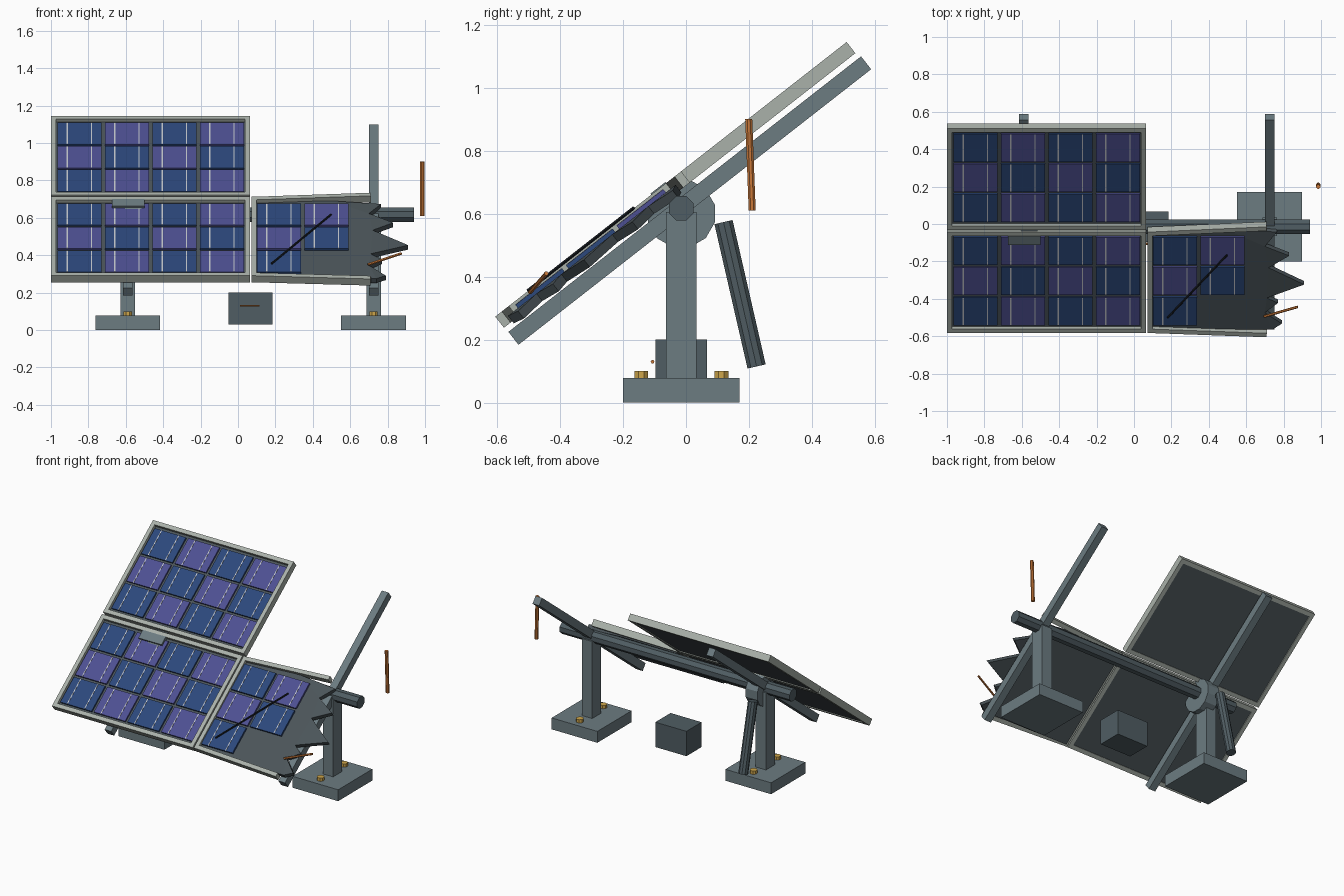
import bpy, bmesh, math
from mathutils import Matrix, Vector

if "Cube" in bpy.data.objects:
    bpy.data.objects.remove(bpy.data.objects["Cube"])

# Tilted array frame: local x across, y up the slope, z along the panel normal
TILT = Matrix.Translation((0, -0.015, 0.619)) @ Matrix.Rotation(math.radians(38), 4, 'X')
ID = Matrix.Identity(4)


def mat(name, r, g, b):
    m = bpy.data.materials.new(name)
    m.diffuse_color = (r, g, b, 1)
    m.use_nodes = True
    m.node_tree.nodes["Principled BSDF"].inputs["Base Color"].default_value = m.diffuse_color
    return m


STEEL = mat("steel", .15, .20, .22)
DARK = mat("dark_steel", .08, .11, .125)
ALU = mat("aluminium", .40, .44, .40)
BACK = mat("backing", .07, .09, .10)
BLUE = mat("cell_blue", .025, .065, .20)
VIOLET = mat("cell_violet", .075, .08, .29)
SILVER = mat("busbar", .55, .57, .60)
COPPER = mat("copper", .60, .19, .04)
BRASS = mat("brass", .62, .38, .07)
CRACK = mat("crack", .01, .013, .018)


def finish(name, bm, m, M=ID):
    bmesh.ops.recalc_face_normals(bm, faces=bm.faces[:])
    me = bpy.data.meshes.new(name)
    bm.to_mesh(me)
    bm.free()
    me.materials.append(m)
    ob = bpy.data.objects.new(name, me)
    ob.matrix_world = M
    bpy.context.collection.objects.link(ob)
    return ob


def add_box(bm, x0, x1, y0, y1, z0, z1, turn=0):
    # turn rotates the bar in plane about its left end
    c = Matrix.Translation(((x0 + x1) / 2, (y0 + y1) / 2, (z0 + z1) / 2))
    p = Matrix.Translation((x0, (y0 + y1) / 2, 0))
    r = p @ Matrix.Rotation(math.radians(turn), 4, 'Z') @ p.inverted()
    s = Matrix.Diagonal((x1 - x0, y1 - y0, z1 - z0, 1))
    bmesh.ops.create_cube(bm, size=1, matrix=r @ c @ s)


def boxes(name, m, M, *dims):
    bm = bmesh.new()
    for d in dims:
        add_box(bm, *d)
    return finish(name, bm, m, M)


def rod(name, a, b, r, n, m, M=ID):
    a, b = Vector(a), Vector(b)
    q = (b - a).to_track_quat('Z', 'Y').to_matrix().to_4x4()
    T = Matrix.Translation((a + b) / 2) @ q @ Matrix.Rotation(math.pi / n, 4, 'Z')
    bm = bmesh.new()
    bmesh.ops.create_cone(bm, cap_ends=True, segments=n, radius1=r, radius2=r,
                          depth=(b - a).length, matrix=T)
    return finish(name, bm, m, M)


def cells(name, cx, cu, keep):
    # checkered cells with two busbars each; cx is the first column centre
    bms = [bmesh.new() for _ in range(3)]
    for i in range(4):
        for j in range(3):
            if not keep(i, j):
                continue
            x, u = cx + i * .254, cu + (1 - j) * .204
            add_box(bms[(i + j) % 2], x - .118, x + .118, u - .094, u + .094, .066, .081)
            for s in (-.065, .065):
                add_box(bms[2], x + s - .003, x + s + .003, u - .092, u + .092, .079, .0825)
    for bm, n, m in zip(bms, ("blue_cells", "violet_cells", "busbars"), (BLUE, VIOLET, SILVER)):
        finish(name + "_" + n, bm, m, TILT)


# Two intact modules
W, H = .027, .343
for name, c in (("upper_module", .394), ("lower_module", -.307)):
    x0, x1, u0, u1, z0, z1 = -1, .065, c - H, c + H, .046, .091
    boxes(name + "_frame", ALU, TILT,
          (x0, x0 + W, u0, u1, z0, z1), (x1 - W, x1, u0, u1, z0, z1),
          (x0 + W, x1 - W, u0, u0 + W, z0, z1), (x0 + W, x1 - W, u1 - W, u1, z0, z1))
    boxes(name + "_backing", BACK, TILT, (x0 + .01, x1 - .01, u0 + .01, u1 - .01, .052, .07))
    cells(name, -.848, c, lambda i, j: True)

# Broken module: sprung frame, torn backing, surviving cells
u0, u1 = -.65, .036
boxes("broken_frame", ALU, TILT,
      (.073, .10, u0, u1, .046, .091),
      (.09, .71, u1 - W, u1, .046, .091, 3.2), (.09, .71, u0, u0 + W, .046, .091, -2.6))
torn = [(.09, -.635), (.09, .02), (.50, .03), (.765, .012), (.70, -.08), (.83, -.15), (.72, -.225),
        (.91, -.345), (.71, -.43), (.77, -.47), (.70, -.53), (.79, -.61), (.74, -.645)]
bm = bmesh.new()
f = bm.faces.new([bm.verts.new((x, u, .038)) for x, u in torn])
up = bmesh.ops.extrude_face_region(bm, geom=[f])["geom"]
for v in up:
    if isinstance(v, bmesh.types.BMVert):
        v.co.z += .03
for v in bm.verts:
    if v.co.x > .75:
        v.co.z -= .008
bmesh.ops.triangulate(bm, faces=bm.faces[:])
finish("torn_backing", bm, BACK, TILT)
cells("broken_module", .219, -.307, lambda i, j: i == 0 or (i == 1 and j < 2))
rod("crack_line", (.18, -.545, .092), (.497, -.12, .092), .006, 6, CRACK, TILT)
boxes("module_clamp", STEEL, TILT, (-.675, -.50, -.05, .01, .066, .095))

# Rails, torque tube, slew drive and actuator
for side, x in (("left", -.59), ("right", .725)):
    boxes(side + "_rail", STEEL, TILT, (x - .025, x + .025, -.675, .745, -.025, .027))
    boxes(side + "_base", STEEL, ID, (x - .173, x + .173, -.2, .17, 0, .078))
    boxes(side + "_post", STEEL, ID, (x - .039, x + .039, -.063, .034, .07, .605))
    for k, y in enumerate((-.142, .112)):
        rod(f"{side}_bolt_{k + 1}", (x, y, .07), (x, y, .10), .024, 8, BRASS)
rod("torque_tube", (-.80, -.015, .617), (.94, -.015, .617), .042, 8, DARK)
rod("slew_drive", (-.605, -.015, .60), (-.515, -.015, .60), .11, 12, STEEL)
rod("actuator", (-.59, .119, .573), (-.59, .224, .115), .031, 10, DARK)

# Control box and loose wires
boxes("control_box", DARK, ID, (-.05, .185, -.097, .067, .03, .2))
rod("box_wire", (.01, -.106, .13), (.115, -.106, .13), .006, 6, COPPER)
rod("hanging_wire", (.985, .199, .90), (.985, .21, .61), .012, 8, COPPER)
rod("torn_wire", (.695, -.495, .35), (.875, -.443, .41), .007, 6, COPPER)
